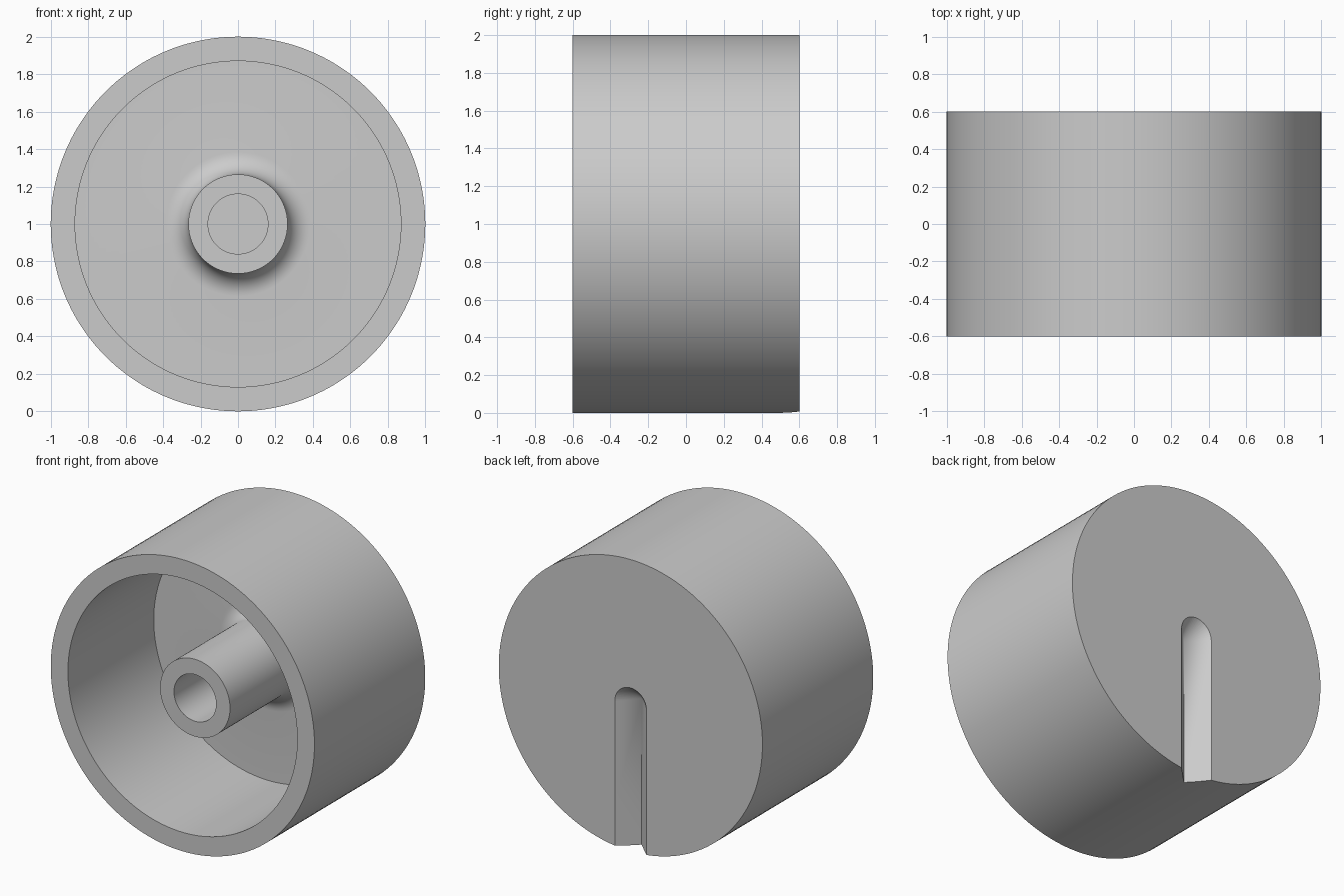
import bpy
import bmesh
from math import cos, sin, pi
from mathutils import Vector

if "Cube" in bpy.data.objects:
    bpy.data.objects.remove(bpy.data.objects["Cube"], do_unlink=True)

SEGMENTS = 144
AXIS = Vector((0, 0, 1))
BACK = 0.6
FRONT = -0.6
FLOOR = 0.33
BOSS_R = 0.265
FILLET = 0.12
GROOVE = 0.12

grey = bpy.data.materials.new("plain_grey")
grey.use_nodes = True
grey.diffuse_color = (0.6, 0.6, 0.6, 1)
grey.node_tree.nodes["Principled BSDF"].inputs["Base Color"].default_value = (0.6, 0.6, 0.6, 1)


def finish(bm, name):
    """Turn a bmesh into a linked object with outward normals."""
    bmesh.ops.recalc_face_normals(bm, faces=bm.faces)
    mesh = bpy.data.meshes.new(name)
    bm.to_mesh(mesh)
    bm.free()
    mesh.materials.append(grey)
    obj = bpy.data.objects.new(name, mesh)
    bpy.context.collection.objects.link(obj)
    return obj


def lathe(profile, name):
    """Revolve (radius, y) points around the knob's axis."""
    bm = bmesh.new()
    verts = [bm.verts.new(AXIS + Vector((r, y, 0))) for r, y in profile]
    edges = [bm.edges.new(pair) for pair in zip(verts, verts[1:])]
    bmesh.ops.spin(bm, geom=verts + edges, cent=AXIS, axis=(0, 1, 0),
                   angle=2 * pi, steps=SEGMENTS)
    bmesh.ops.remove_doubles(bm, verts=bm.verts, dist=0.0005)
    return finish(bm, name)


# Knob body: closed back, hollow front, central boss with a filleted root and bore
fillet = []
for i in range(11):
    t = i / 10 * pi / 2
    fillet.append((BOSS_R + FILLET * (1 - sin(t)), FLOOR - FILLET * (1 - cos(t))))
profile = [(0, BACK), (1, BACK), (1, FRONT), (0.87, FRONT), (0.87, FLOOR)]
profile += fillet
profile += [(BOSS_R, -0.465), (0.16, -0.465), (0.16, FLOOR), (0, FLOOR)]
knob = lathe(profile, "knob_body")

# Pointer groove cutter: a right-angled cone swept from the axis past the rim
bm = bmesh.new()
reach = GROOVE + 0.1
for z in (1, -0.3):
    bm.verts.new((0, BACK - GROOVE, z))
    for i in range(48):
        a = 2 * pi * i / 48
        bm.verts.new((reach * cos(a), BACK - GROOVE + reach, z + reach * sin(a)))
hull = bmesh.ops.convex_hull(bm, input=bm.verts)
loose = [v for v in bm.verts if not v.link_faces]
bmesh.ops.delete(bm, geom=loose, context='VERTS')
cutter = finish(bm, "groove_cutter")
cutter.hide_render = True

# Cut the groove and drop the cutter
cut = knob.modifiers.new("pointer_groove", 'BOOLEAN')
cut.operation = 'DIFFERENCE'
cut.solver = 'EXACT'
cut.object = cutter
bpy.ops.object.select_all(action='DESELECT')
knob.select_set(True)
bpy.context.view_layer.objects.active = knob
bpy.ops.object.modifier_apply(modifier=cut.name)
bpy.data.objects.remove(cutter, do_unlink=True)

# Smooth round walls, crisp rims
bpy.ops.object.shade_smooth_by_angle(angle=pi / 6)
